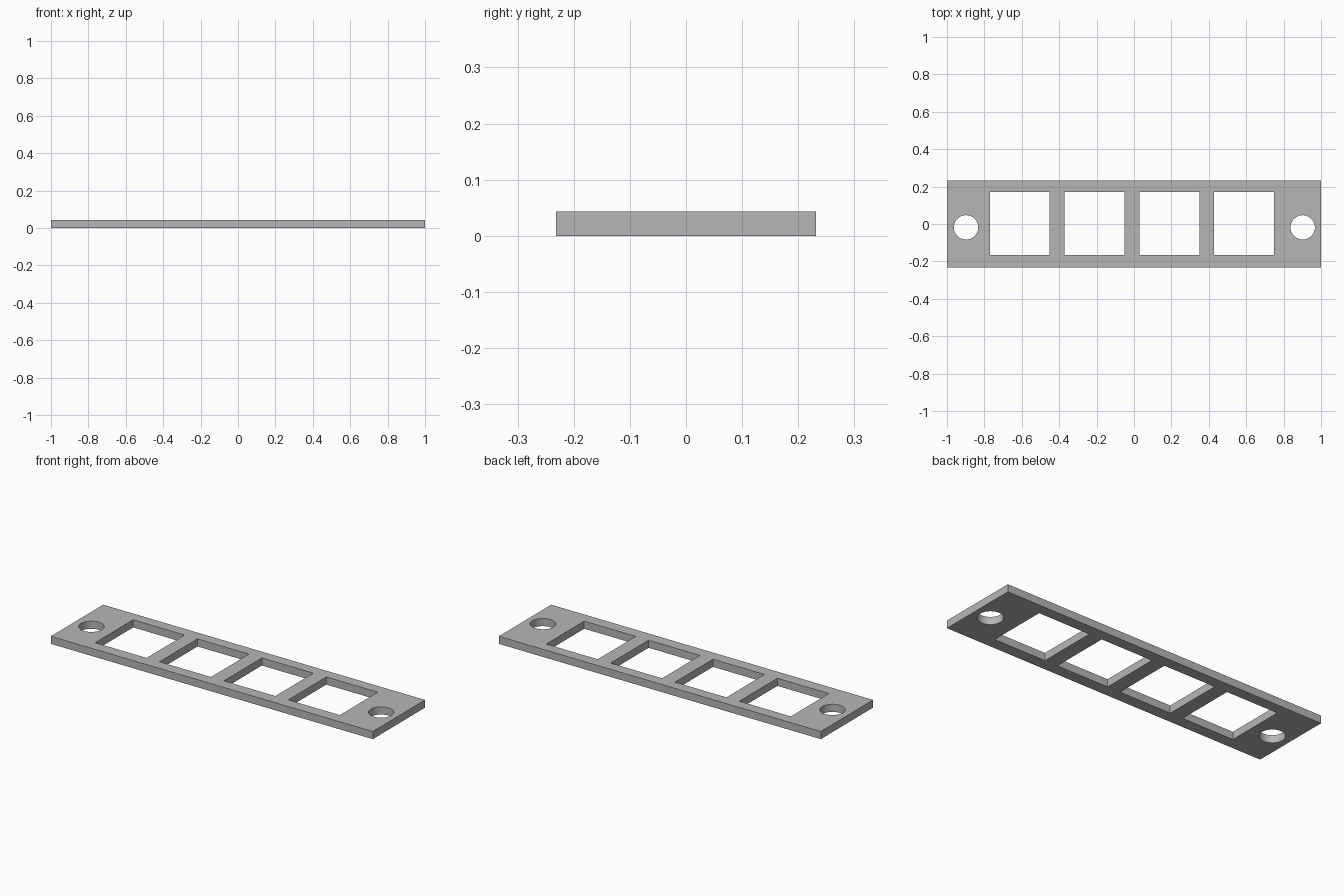
import bpy

cube = bpy.data.objects.get("Cube")
if cube:
    bpy.data.objects.remove(cube, do_unlink=True)

LENGTH, DEPTH, THICK = 2.0, 0.464, 0.043

# Single plain grey
grey = bpy.data.materials.new("plain grey")
grey.use_nodes = True
colour = (0.47, 0.47, 0.47, 1)
grey.diffuse_color = colour
grey.node_tree.nodes["Principled BSDF"].inputs["Base Color"].default_value = colour


def box(name, centre, size):
    bpy.ops.mesh.primitive_cube_add(size=1, location=centre)
    obj = bpy.context.object
    obj.name = name
    obj.scale = size
    bpy.ops.object.transform_apply(location=False, rotation=False, scale=True)
    obj.data.materials.append(grey)
    return obj


def cut(target, cutter):
    cutter.hide_render = True
    mod = target.modifiers.new("opening", "BOOLEAN")
    mod.operation = "DIFFERENCE"
    mod.solver = "EXACT"
    mod.object = cutter
    bpy.context.view_layer.objects.active = target
    bpy.ops.object.modifier_apply(modifier=mod.name)
    bpy.data.objects.remove(cutter, do_unlink=True)


# Flat mounting plate
plate = box("mounting_plate", (0, 0, THICK / 2), (LENGTH, DEPTH, THICK))

# Row of four rectangular openings
for i in range(4):
    x = -0.011 + (i - 1.5) * 0.4
    cut(plate, box("window_cutter", (x, 0.002, THICK / 2), (0.32, 0.337, 0.2)))

# Round screw hole at each end
for x in (-0.898, 0.902):
    bpy.ops.mesh.primitive_cylinder_add(vertices=64, radius=0.065, depth=0.2,
                                        location=(x, -0.018, THICK / 2))
    hole = bpy.context.object
    hole.data.materials.append(grey)
    cut(plate, hole)

# Smooth the hole walls, keep every edge of the plate sharp
bpy.ops.object.select_all(action="DESELECT")
plate.select_set(True)
bpy.context.view_layer.objects.active = plate
bpy.ops.object.shade_smooth_by_angle()
